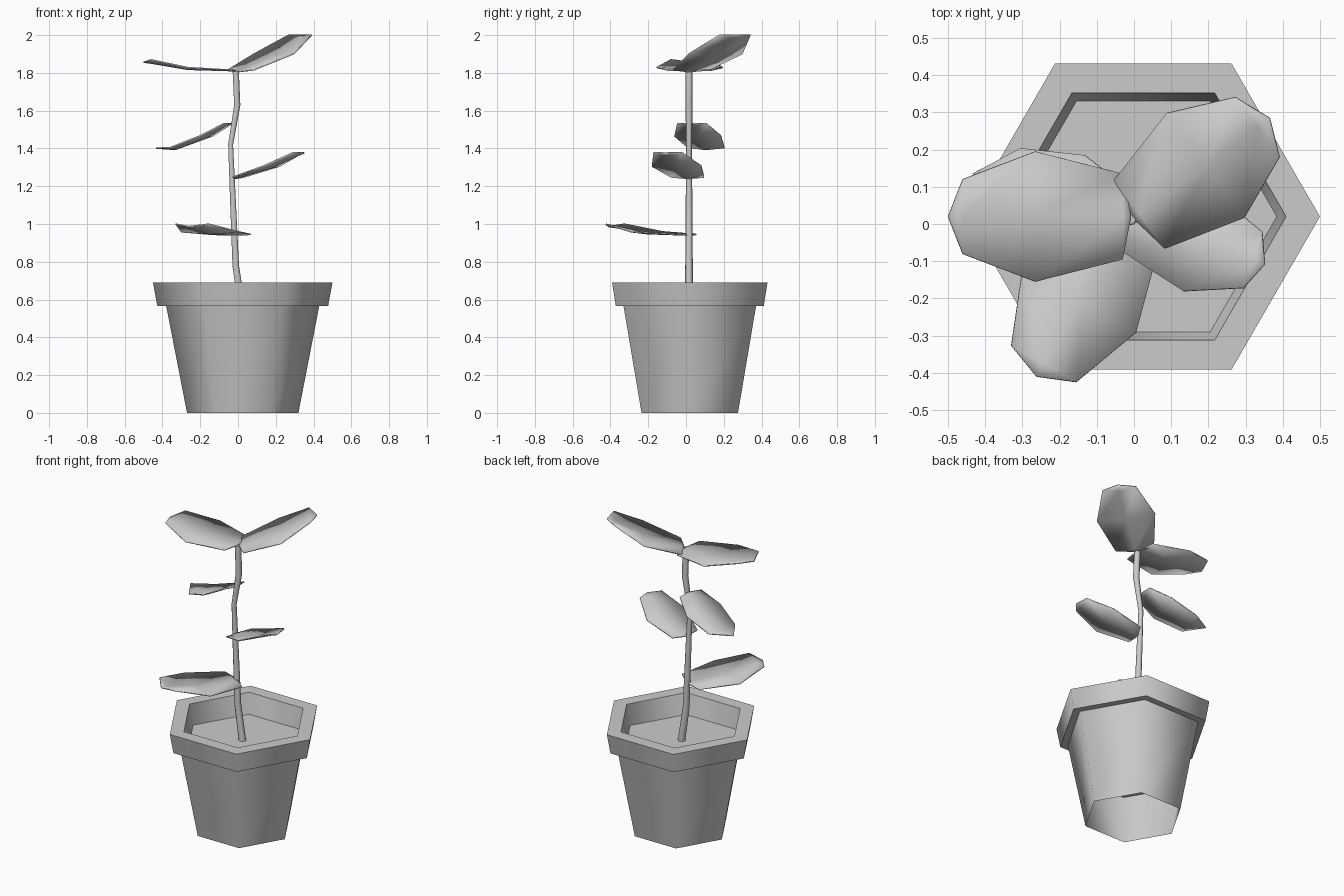
import bpy, bmesh
from math import cos, sin, pi, radians
from mathutils import Matrix

if "Cube" in bpy.data.objects:
    bpy.data.objects.remove(bpy.data.objects["Cube"])

CX, CY = 0.025, 0.02      # pot centre


def link(name, bm):
    mesh = bpy.data.meshes.new(name)
    bm.to_mesh(mesh)
    bm.free()
    ob = bpy.data.objects.new(name, mesh)
    bpy.context.scene.collection.objects.link(ob)
    return ob


def hex_ring(bm, r, z):
    return [bm.verts.new((CX + r * cos(i * pi / 3), CY + r * sin(i * pi / 3), z))
            for i in range(6)]


# Pot: hexagonal shell, open underneath, with a rim and an inner cup
bm = bmesh.new()
profile = [(.295, 0), (.405, .565), (.452, .565), (.475, .69), (.384, .69), (.312, .31)]
rings = [hex_ring(bm, r, z) for r, z in profile]
for a, b in zip(rings, rings[1:]):
    for i in range(6):
        j = (i + 1) % 6
        bm.faces.new((a[i], a[j], b[j], b[i])).smooth = True
bm.faces.new(rings[-1])
for ring in rings:        # keep the horizontal edges crisp
    for i in range(6):
        bm.edges.get((ring[i], ring[(i + 1) % 6])).smooth = False
link("pot", bm)

# Soil
bm = bmesh.new()
bm.faces.new(hex_ring(bm, .359, .56))
link("soil", bm)

# Stem
curve = bpy.data.curves.new("stem", 'CURVE')
curve.dimensions = '3D'
curve.bevel_depth = 0.02
curve.bevel_resolution = 1
curve.use_fill_caps = True
path = [(.022, .55, 1.1), (-.012, .78, 1), (-.03, 1.2, .85), (-.039, 1.42, .75),
        (-.004, 1.63, .95), (-.012, 1.81, .95)]
spline = curve.splines.new('POLY')
spline.points.add(len(path) - 1)
for p, (x, z, r) in zip(spline.points, path):
    p.co = (x, 0.016, z, 1)
    p.radius = r
spline.use_smooth = True
stem = bpy.data.objects.new("stem", curve)
bpy.context.scene.collection.objects.link(stem)

# Leaf outlines: (distance along, half width, height, midrib dip), then the tip
BROAD = [(0, .012, 0, 0), (.02, .115, .003, .003), (.255, .175, .017, .01), (.45, .10, .058, .018)]
BROAD_TIP = (.49, .045)
DROOP = [(0, .01, 0, 0), (.02, .08, 0, .003), (.139, .128, -.065, .008), (.309, .10, -.127, .01)]
DROOP_TIP = (.414, -.13)


def leaf(name, base, yaw, pitch=0, length=1, width=1, stations=BROAD, tip=BROAD_TIP):
    bm = bmesh.new()
    rows = [[bm.verts.new((u * length, s * w * width, (z - (0 if s else dip)) * length))
             for s in (-1, 0, 1)] for u, w, z, dip in stations]
    for a, b in zip(rows, rows[1:]):
        for i in (0, 1):
            bm.faces.new((a[i], b[i], b[i + 1], a[i + 1]))
    end = bm.verts.new((tip[0] * length, 0, tip[1] * length))
    last = rows[-1]
    bm.faces.new((last[0], end, last[1]))
    bm.faces.new((last[1], end, last[2]))
    for f in bm.faces:
        f.smooth = True
    bm.transform(Matrix.Translation(base) @ Matrix.Rotation(radians(yaw), 4, 'Z')
                 @ Matrix.Rotation(radians(-pitch), 4, 'Y'))
    ob = link(name, bm)
    thick = ob.modifiers.new("thickness", 'SOLIDIFY')
    thick.thickness = 0.007
    thick.offset = -1
    bpy.context.view_layer.objects.active = ob
    ob.select_set(True)
    bpy.ops.object.shade_smooth_by_angle(angle=radians(40))
    ob.select_set(False)


leaf("top_leaf_left", (-.01, .02, 1.815), 180)
leaf("top_leaf_right", (0, .015, 1.81), 36.5, pitch=18)
leaf("low_leaf_front", (-.022, .017, .945), -119.3)
leaf("middle_leaf_right", (-.015, .015, 1.245), -18.5, pitch=14, length=.83, width=.79)
leaf("middle_leaf_left", (-.035, .025, 1.535), 164.5, stations=DROOP, tip=DROOP_TIP)
